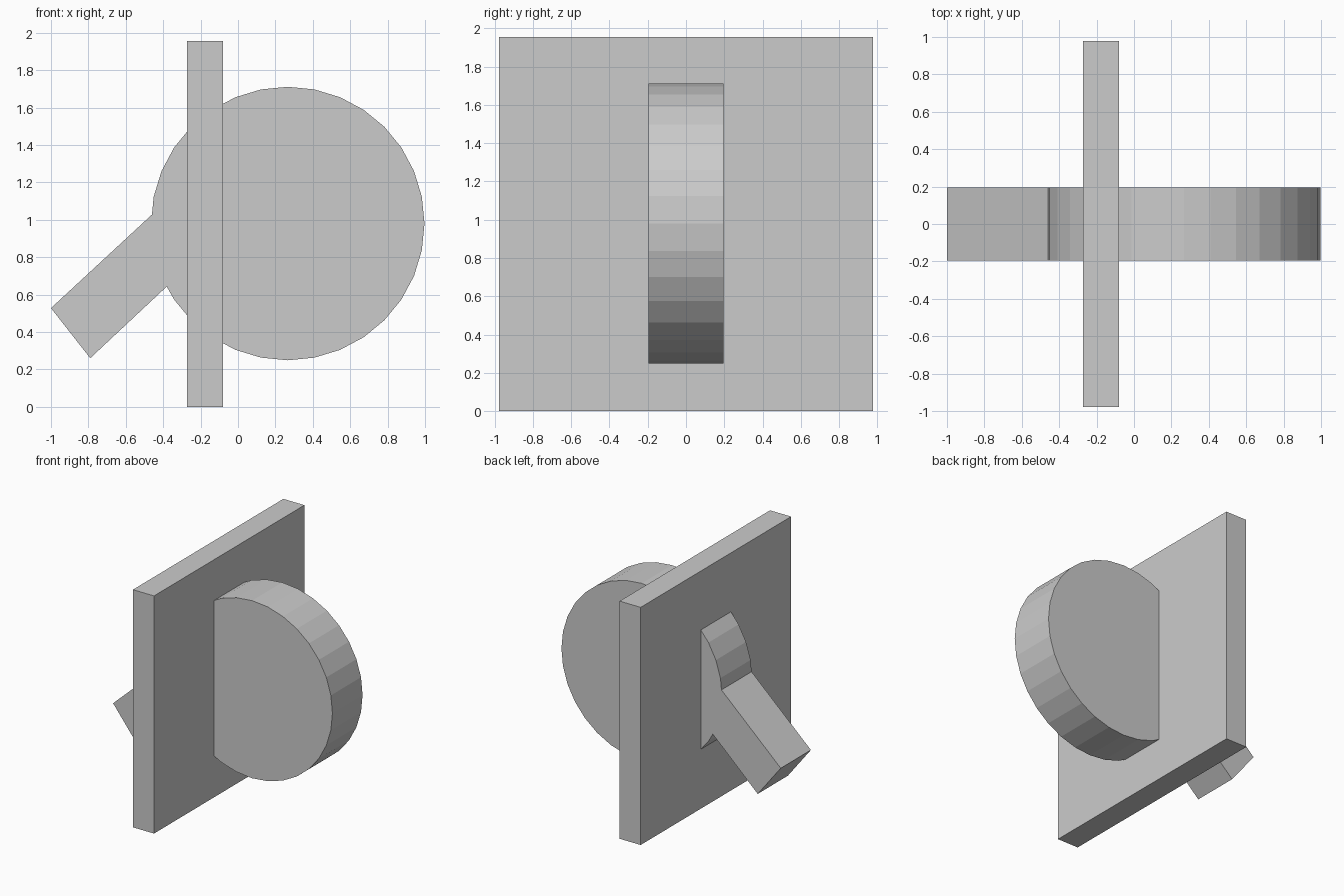
import bpy, bmesh
from math import sin, cos, pi

if "Cube" in bpy.data.objects:
    bpy.data.objects.remove(bpy.data.objects["Cube"])


def extrude_profile(name, points, half_depth):
    """Extrude an x-z outline symmetrically along y."""
    bm = bmesh.new()
    face = bm.faces.new([bm.verts.new((x, -half_depth, z)) for x, z in points])
    ext = bmesh.ops.extrude_face_region(bm, geom=[face], use_keep_orig=True)
    moved = [g for g in ext["geom"] if isinstance(g, bmesh.types.BMVert)]
    bmesh.ops.translate(bm, verts=moved, vec=(0, 2 * half_depth, 0))
    bmesh.ops.recalc_face_normals(bm, faces=bm.faces)
    mesh = bpy.data.meshes.new(name)
    bm.to_mesh(mesh)
    bm.free()
    obj = bpy.data.objects.new(name, mesh)
    bpy.context.collection.objects.link(obj)
    return obj


# Square upright plate
extrude_profile("square_plate",
                [(-0.272, 0), (-0.08, 0), (-0.08, 1.956), (-0.272, 1.956)], 0.978)

# 32-sided disc with slanted handle, one continuous outline
SIDES, RADIUS, CX, CZ = 32, 0.731, 0.266, 0.98
outline = [(CX + RADIUS * cos(2 * pi * i / SIDES), CZ + RADIUS * sin(2 * pi * i / SIDES))
           for i in range(19, SIDES + 16)]
outline += [(-0.46, 1.028), (-1.0, 0.528), (-0.79, 0.26), (-0.381, 0.643)]
extrude_profile("disc_with_handle", outline, 0.196)
